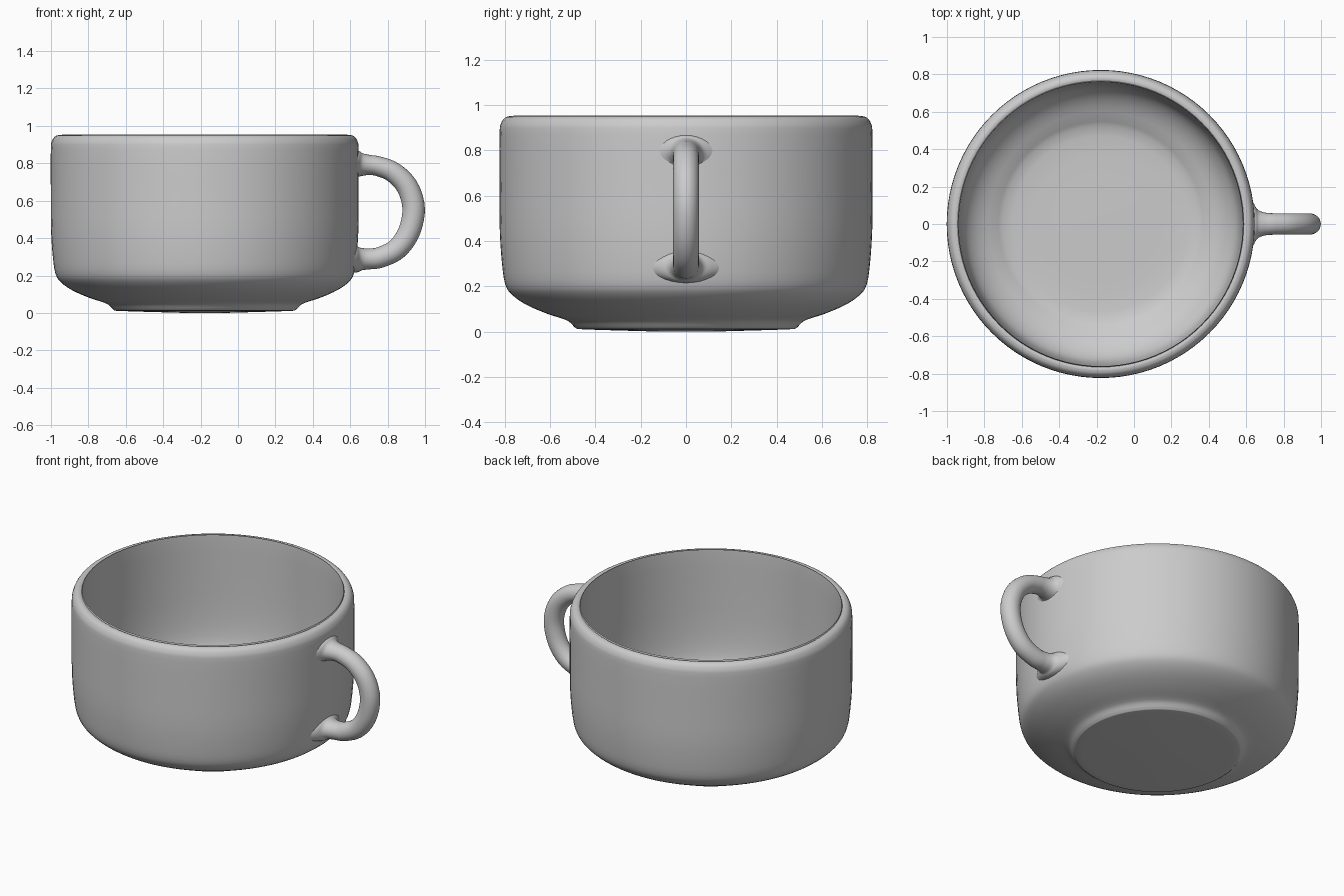
import bpy, bmesh, math
from mathutils import Vector

cube = bpy.data.objects.get("Cube")
if cube:
    bpy.data.objects.remove(cube)

CENTRE_X = -0.178
glaze = bpy.data.materials.new("grey ceramic")
glaze.use_nodes = True
grey = (0.6, 0.6, 0.6, 1)
glaze.diffuse_color = grey
glaze.node_tree.nodes["Principled BSDF"].inputs["Base Color"].default_value = grey


def spline(points, steps):
    """Catmull-Rom interpolation through tuples of any length."""
    pts = [Vector(p) for p in points]
    pts = [2 * pts[0] - pts[1]] + pts + [2 * pts[-1] - pts[-2]]
    out = []
    for a, b, c, d in zip(pts, pts[1:], pts[2:], pts[3:]):
        for i in range(steps):
            t = i / steps
            out.append(0.5 * (2 * b + (c - a) * t + (2 * a - 5 * b + 4 * c - d) * t**2
                              + (3 * b - a - 3 * c + d) * t**3))
    return out + [pts[-2]]


def skin(name, rings, angle):
    """Join closed rings of points with quads and cap both ends."""
    bm = bmesh.new()
    loops = [[bm.verts.new(p) for p in ring] for ring in rings]
    n = len(loops[0])
    for a, b in zip(loops, loops[1:]):
        for i in range(n):
            j = (i + 1) % n
            bm.faces.new((a[i], a[j], b[j], b[i]))
    bm.faces.new(loops[0])
    bm.faces.new(loops[-1])
    bmesh.ops.recalc_face_normals(bm, faces=bm.faces)
    mesh = bpy.data.meshes.new(name)
    bm.to_mesh(mesh)
    bm.free()
    mesh.materials.append(glaze)
    obj = bpy.data.objects.new(name, mesh)
    bpy.context.collection.objects.link(obj)
    bpy.ops.object.select_all(action="DESELECT")
    obj.select_set(True)
    bpy.context.view_layer.objects.active = obj
    bpy.ops.object.shade_smooth_by_angle(angle=math.radians(angle))
    return obj


def turn(radius, z, sides=96):
    return [(CENTRE_X + radius * math.cos(2 * math.pi * i / sides),
             radius * math.sin(2 * math.pi * i / sides), z) for i in range(sides)]


# Cup: foot, rounded belly, straight wall and rim, then the hollow inside
outside = [(0.1, 0), (0.44, 0.01), (0.485, 0.016), (0.503, 0.032), (0.53, 0.052),
           (0.62, 0.082), (0.71, 0.122), (0.77, 0.165), (0.798, 0.21), (0.812, 0.3),
           (0.822, 0.45), (0.823, 0.65), (0.823, 0.87), (0.817, 0.918),
           (0.8, 0.944), (0.777, 0.952)]
inside = [(0.765, 0.947), (0.76, 0.93), (0.76, 0.65), (0.757, 0.45), (0.745, 0.31),
          (0.72, 0.23), (0.66, 0.165), (0.57, 0.115), (0.47, 0.08), (0.1, 0.08)]
skin("cup", [turn(r, z) for r, z in spline(outside, 3) + spline(inside, 3)], 40)

# Handle: x, z, half width across y, half thickness; flared where it meets the wall
path = [(0.59, 0.795, 0.2, 0.075), (0.635, 0.795, 0.12, 0.074), (0.66, 0.793, 0.078, 0.062),
        (0.7, 0.791, 0.061, 0.054), (0.75, 0.784, 0.057, 0.053), (0.83, 0.752, 0.057, 0.055),
        (0.905, 0.675, 0.057, 0.058), (0.939, 0.56, 0.057, 0.06), (0.915, 0.435, 0.057, 0.059),
        (0.85, 0.342, 0.057, 0.057), (0.76, 0.297, 0.057, 0.056), (0.7, 0.289, 0.061, 0.056),
        (0.66, 0.288, 0.078, 0.06), (0.635, 0.287, 0.12, 0.07), (0.585, 0.287, 0.2, 0.073)]
stations = spline(path, 5)
rings = []
for k, (x, z, wide, thick) in enumerate(stations):
    before, after = stations[max(k - 1, 0)], stations[min(k + 1, len(stations) - 1)]
    along = Vector((after[0] - before[0], 0, after[1] - before[1])).normalized()
    normal = Vector((-along.z, 0, along.x))
    ring = []
    for i in range(28):
        a = 2 * math.pi * i / 28
        ring.append(Vector((x, wide * math.cos(a), z)) + normal * thick * math.sin(a))
    rings.append(ring)
skin("handle", rings, 60)
